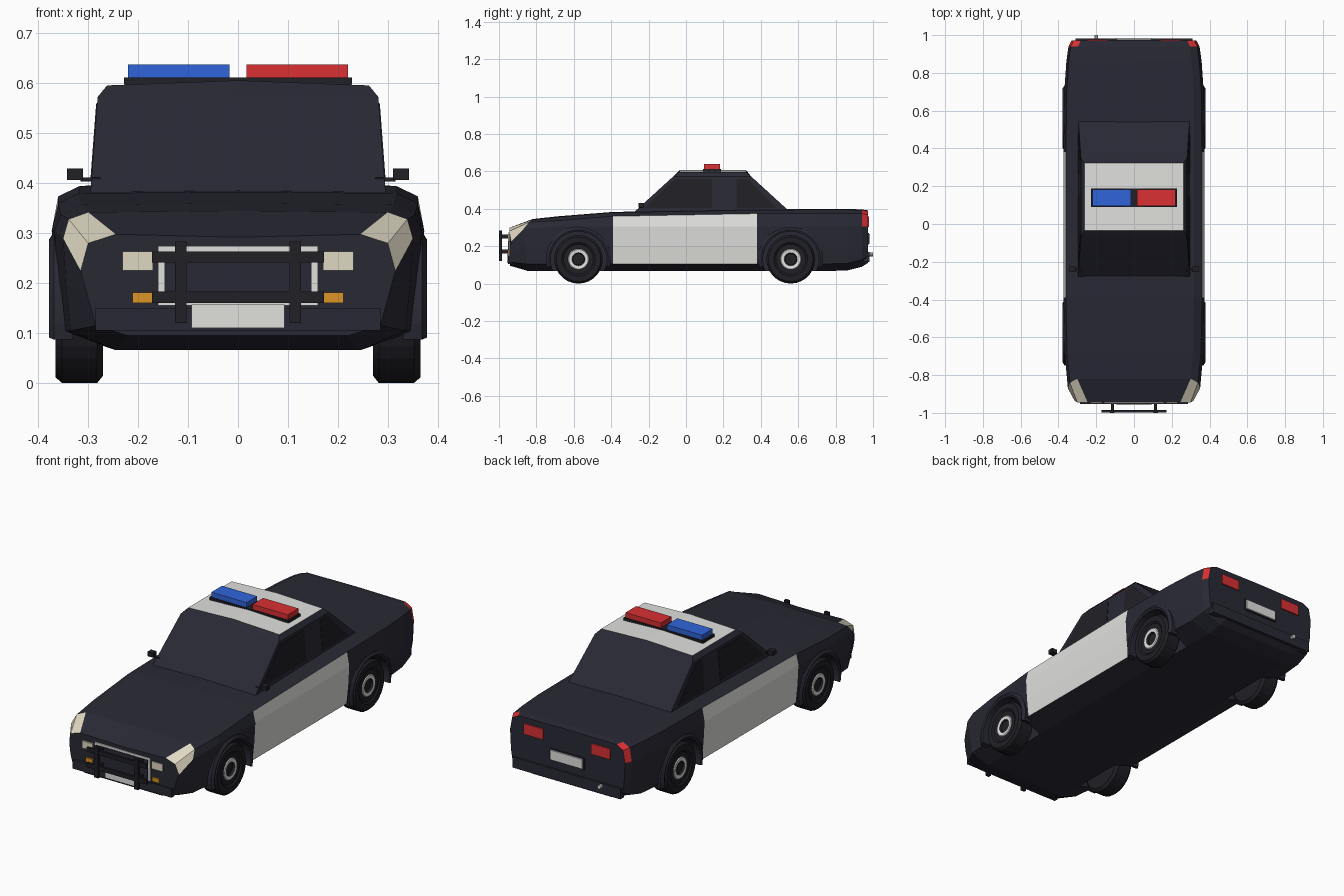
import bpy, bmesh, math
from mathutils import Vector

cube = bpy.data.objects.get("Cube")
if cube:
    bpy.data.objects.remove(cube, do_unlink=True)


def material(name, r, g, b):
    m = bpy.data.materials.new(name)
    m.use_nodes = True
    m.diffuse_color = (r, g, b, 1)
    m.node_tree.nodes["Principled BSDF"].inputs["Base Color"].default_value = (r, g, b, 1)
    return m


NAVY = material("dark_navy_paint", .022, .022, .035)
WHITE = material("white_paint", .75, .75, .73)
BLACK = material("black_trim", .014, .014, .019)
RED = material("red_lens", .7, .03, .033)
BLUE = material("blue_lens", .03, .13, .7)
CREAM = material("cream_lamp", .74, .69, .54)
AMBER = material("amber_lamp", .72, .3, .02)


def finish(name, bm, *mats):
    bmesh.ops.recalc_face_normals(bm, faces=bm.faces)
    mesh = bpy.data.meshes.new(name)
    bm.to_mesh(mesh)
    bm.free()
    for m in mats:
        mesh.materials.append(m)
    obj = bpy.data.objects.new(name, mesh)
    bpy.context.collection.objects.link(obj)
    return obj


def box(name, mat, x, y, z, both=False):
    """Box from (min, max) spans, optionally mirrored to the other side."""
    bm = bmesh.new()
    for s in ((1, -1) if both else (1,)):
        vs = bmesh.ops.create_cube(bm, size=1)["verts"]
        for v in vs:
            v.co = [a + (b - a) * (c + .5) for (a, b), c in zip((x, y, z), v.co)]
            v.co.x *= s
    return finish(name, bm, mat)


def loft(bm, rings, closed=True, caps=True):
    """Skin a list of equal rings; returns faces keyed by (ring, segment)."""
    rows = [[bm.verts.new(p) for p in ring] for ring in rings]
    n, faces = len(rows[0]), {}
    for k, (a, b) in enumerate(zip(rows, rows[1:])):
        for i in range(n if closed else n - 1):
            j = (i + 1) % n
            faces[k, i] = bm.faces.new((a[i], a[j], b[j], b[i]))
    if caps:
        bm.faces.new(rows[0])
        bm.faces.new(rows[-1])
    return faces


# Body: half sections running from sill to hood centre, mirrored and lofted
def section(y, w, top, bottom):
    half = [(.245, bottom), (.357, bottom + .038), (.367, .2), (.373, .305),
            (.36, top - .02), (.318, top), (0, top + .003)]
    return [(x * w, y, z) for x, z in half]


nose = [(.22, -.94, .095), (.285, -.945, .115), (.3, -.945, .17), (.315, -.935, .225),
        (.3, -.945, .28), (.245, -.945, .298), (0, -.945, .292)]
lamp = [(.245, -.84, .066), (.335, -.85, .105), (.345, -.86, .2), (.35, -.87, .29),
        (.339, -.84, .328), (.3, -.82, .342), (0, -.82, .345)]
halves = [nose, lamp,
          section(-.68, .985, .357, .066),
          section(-.39, 1, .38, .066),
          section(.38, 1, .394, .066),
          section(.7, .99, .395, .066),
          section(.86, .96, .395, .07),
          section(.94, .93, .394, .09),
          section(.972, .885, .388, .11)]
rings = [h + [(-x, y, z) for x, y, z in reversed(h[:-1])] for h in halves]
bm = bmesh.new()
for (k, i), f in loft(bm, rings).items():
    i = min(i, 11 - i) if i < 12 else -1      # same rule on both sides
    if k == 3 and i in (1, 2, 3):
        f.material_index = 1                  # door panels
    elif k == 0 and i in (3, 4):
        f.material_index = 2                  # corner headlights
    elif k == 7 and i in (3, 4):
        f.material_index = 3                  # corner tail lights
body = finish("body", bm, NAVY, WHITE, CREAM, RED)

# Wheels, wells and arch lips
WHEEL_Z, SEG = .13, 28


def ring_x(r, x, y, start=0, sweep=math.tau, count=SEG, steps=SEG):
    return [(x, y + r * math.cos(start + sweep * t / steps),
             WHEEL_Z + r * math.sin(start + sweep * t / steps)) for t in range(count)]


wheel_profile = [(.115, .27), (.13, .282), (.13, .352), (.119, .365), (.09, .365),
                 (.08, .358), (.056, .358), (.052, .362), (.035, .36), (.031, .35)]
for end, y in (("front", -.575), ("rear", .56)):
    for side, s in (("left", 1), ("right", -1)):
        cut = bmesh.new()
        loft(cut, [ring_x(.15, s * x, y) for x in (.24, .45)])
        cutter = finish("well_cutter", cut)
        cutter.hide_render = True
        mod = body.modifiers.new("well", "BOOLEAN")
        mod.operation, mod.solver, mod.object = "DIFFERENCE", "EXACT", cutter
        bpy.context.view_layer.objects.active = body
        bpy.ops.object.modifier_apply(modifier=mod.name)
        bpy.data.objects.remove(cutter, do_unlink=True)

        bm = bmesh.new()
        faces = loft(bm, [ring_x(r, s * x, y) for r, x in wheel_profile])
        for (k, i), f in faces.items():
            f.material_index = int(k in (6, 7))   # pale rim ring
        finish(f"{end}_{side}_wheel", bm, BLACK, WHITE)

        bm = bmesh.new()
        lip = [(.148, .33), (.148, .374), (.158, .378), (.174, .368), (.174, .33)]
        loft(bm, [ring_x(r, s * x, y, -.25, math.pi + .5, 21, 20) for r, x in lip + lip[:1]],
             closed=False, caps=False)
        bmesh.ops.remove_doubles(bm, verts=bm.verts, dist=1e-5)
        bmesh.ops.holes_fill(bm, edges=bm.edges)
        finish(f"{end}_{side}_arch", bm, NAVY)


# Cabin: stacked rectangles with a crowned white roof
def cabin_ring(w, front, back, z, crown=0):
    return [(-w, front, z), (0, front, z + crown), (w, front, z),
            (w, back, z), (0, back, z + crown), (-w, back, z)]


bm = bmesh.new()
loft(bm, [cabin_ring(.296, -.285, .565, .375), cabin_ring(.281, -.068, .348, .573),
          cabin_ring(.262, -.035, .322, .596, .01)])
bm.verts.ensure_lookup_table()
bmesh.ops.connect_verts(bm, verts=[bm.verts[-5], bm.verts[-2]])
for f in bm.faces:
    f.material_index = int(min(v.co.z for v in f.verts) > .59)
finish("cabin", bm, NAVY, WHITE)


# Side windows: thin plates lying on the sloped cabin walls
def side_window(name, outline):
    bm = bmesh.new()
    for s in (1, -1):
        loft(bm, [[(s * (.296 - (z - .375) * .0758 + d), y, z) for y, z in outline]
                  for d in (-.003, .002)])
    finish(name, bm, BLACK)


side_window("front_side_windows", [(-.22, .405), (.14, .405), (.14, .56), (-.055, .56)])
side_window("rear_side_windows", [(.27, .405), (.485, .405), (.33, .56), (.27, .56)])

# Roof light bar
box("light_bar_base", BLACK, (-.228, .228), (.09, .187), (.598, .612))
box("blue_beacon", BLUE, (-.22, -.017), (.095, .182), (.612, .638))
box("red_beacon", RED, (.017, .22), (.095, .182), (.612, .638))

# Door mirrors
box("mirror_heads", BLACK, (.31, .342), (-.255, -.225), (.407, .43), True)
box("mirror_stems", BLACK, (.275, .315), (-.248, -.232), (.404, .412), True)

# Nose details
FACE = (-.951, -.942)
box("grille_frame", WHITE, (-.16, .16), (-.949, -.942), (.155, .274))
box("grille", NAVY, (-.147, .147), (-.952, -.944), (.162, .263))
box("square_lamps", CREAM, (.17, .231), FACE, (.225, .263), True)
box("turn_signals", AMBER, (.171, .211), FACE, (.16, .181), True)
box("front_bumper", NAVY, (-.285, .285), (-.952, -.93), (.105, .15))
box("front_plate", WHITE, (-.093, .093), (-.958, -.95), (.11, .157))

# Push bar
for name, z in (("upper", (.241, .263)), ("lower", (.16, .183))):
    box(f"push_bar_{name}_rail", BLACK, (-.172, .172), (-.997, -.985), z)
    box(f"push_bar_{name}_brackets", BLACK, (.105, .123), (-.99, -.94), z, True)
box("push_bar_uprights", BLACK, (.103, .126), (-1, -.984), (.12, .283), True)

# Tail details
box("rear_lamps", RED, (.138, .248), (.97, .978), (.303, .358), True)
box("rear_plate", WHITE, (-.093, .093), (.976, .985), (.215, .265))
box("plate_mount", NAVY, (-.1, .1), (.968, .978), (.21, .27))
box("rear_bumper", NAVY, (-.31, .31), (.95, .982), (.115, .17))

# Exhaust tip
bm = bmesh.new()
bmesh.ops.create_cone(bm, cap_ends=True, segments=10, radius1=.01, radius2=.01, depth=.06)
for v in bm.verts:
    v.co = Vector((v.co.x - .2, v.co.z + .97, v.co.y + .155))
finish("exhaust_tip", bm, WHITE)
